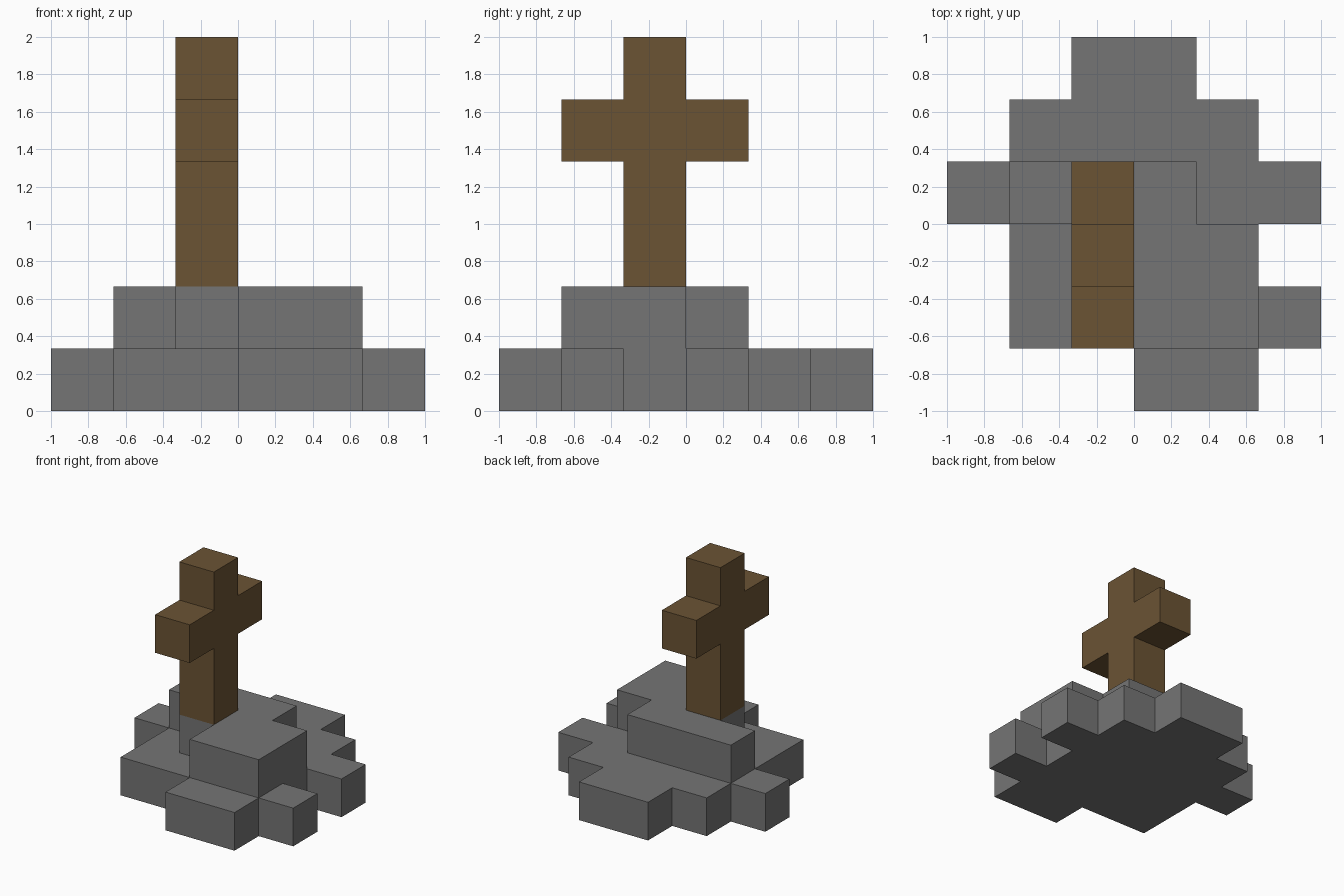
import bpy, bmesh
from mathutils import Vector

if "Cube" in bpy.data.objects:
    bpy.data.objects.remove(bpy.data.objects["Cube"])

U = 1 / 3  # block size


def material(name, rgb):
    m = bpy.data.materials.new(name)
    m.diffuse_color = (*rgb, 1)
    m.use_nodes = True
    m.node_tree.nodes["Principled BSDF"].inputs["Base Color"].default_value = m.diffuse_color
    return m


def cells(rows, z):
    """rows: {row: (first column, last column)} -> set of grid cells"""
    return {(x, y, z) for y, (a, b) in rows.items() for x in range(a, b + 1)}


def block_object(name, solid, hidden_by, mat):
    """Skin the exposed sides of the blocks and merge flat areas."""
    bm = bmesh.new()
    for c in solid:
        for axis in range(3):
            for side in (0, 1):
                n = list(c)
                n[axis] += 1 if side else -1
                if tuple(n) in solid or tuple(n) in hidden_by:
                    continue
                loop = []
                for u, v in ((0, 0), (1, 0), (1, 1), (0, 1)):
                    p = list(c)
                    p[axis] += side
                    p[(axis + 1) % 3] += u
                    p[(axis + 2) % 3] += v
                    loop.append(bm.verts.new(Vector(p) * U - Vector((1, 1, 0))))
                bm.faces.new(loop if side else loop[::-1])
    bmesh.ops.remove_doubles(bm, verts=bm.verts, dist=0.001)
    bmesh.ops.dissolve_limit(bm, angle_limit=0.01, verts=bm.verts, edges=bm.edges)
    me = bpy.data.meshes.new(name)
    bm.to_mesh(me)
    bm.free()
    me.materials.append(mat)
    ob = bpy.data.objects.new(name, me)
    bpy.context.collection.objects.link(ob)
    return ob


# Stepped stone mound: wide lower layer and smaller upper layer
mound = cells({0: (3, 4), 1: (1, 5), 2: (1, 4), 3: (0, 5), 4: (1, 4), 5: (2, 3)}, 0)
mound |= cells({1: (3, 4), 2: (2, 4), 3: (1, 3)}, 1)

# Wooden cross: upright post with an arm on each side
cross = {(2, 2, z) for z in range(2, 6)} | {(2, y, 4) for y in (1, 3)}

block_object("stone_mound", mound, cross, material("stone grey", (0.178, 0.178, 0.178)))
block_object("wooden_cross", cross, mound, material("wood brown", (0.147, 0.087, 0.034)))
